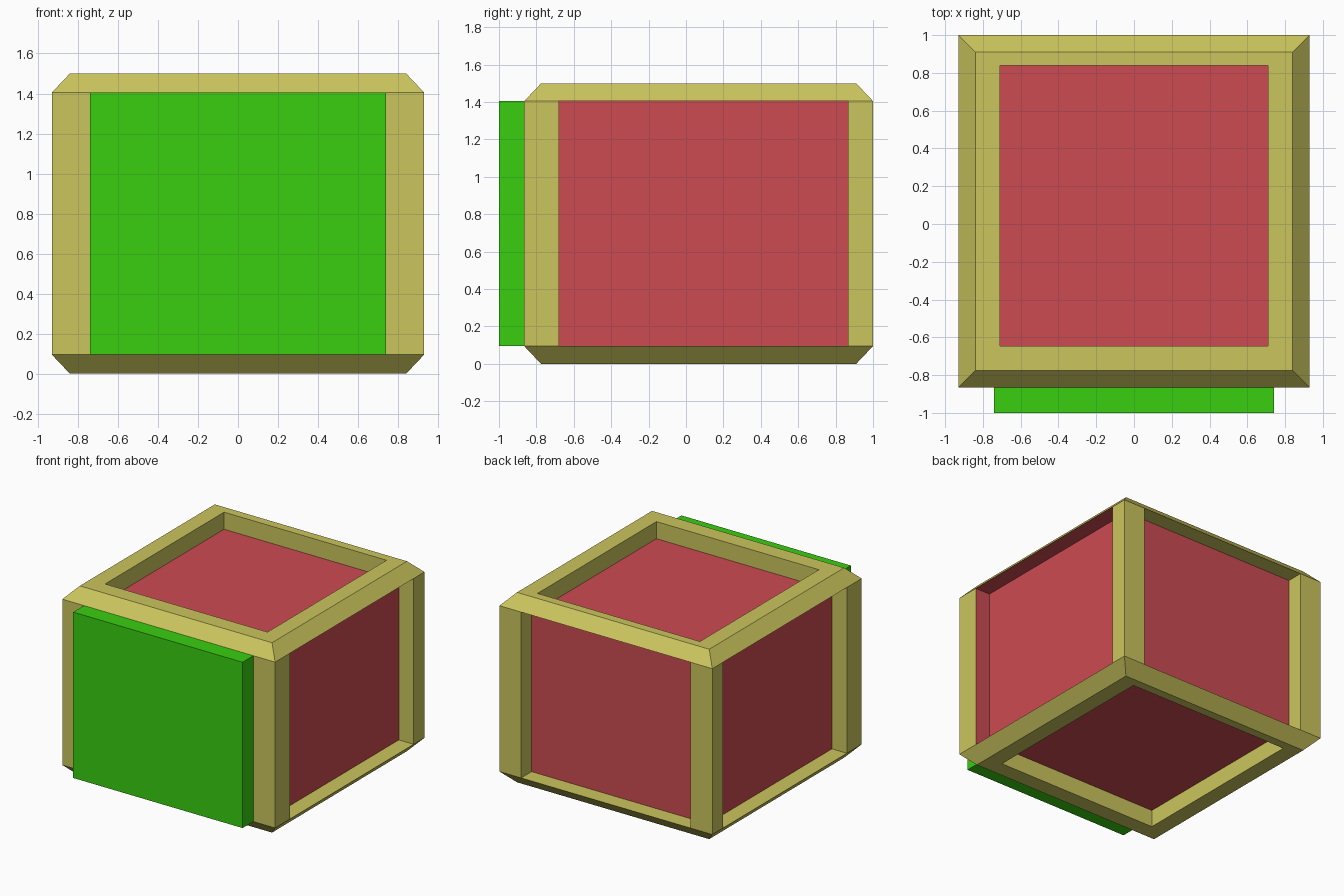
import bpy, bmesh
from mathutils import Vector

if "Cube" in bpy.data.objects:
    bpy.data.objects.remove(bpy.data.objects["Cube"])

# Outer body and chamfer limits, (low, high) per axis
BODY = [(-0.93, 0.93), (-0.865, 1.0), (0.0, 1.5)]
CH = 0.09
Z0, Z1 = 0.095, 1.405
POST_X = (-0.74, 0.74)
POST_Y = (-0.68, 0.865)
DEPTH = 0.13

parts = {n: bmesh.new() for n in ("crate_frame", "recessed_panels", "front_panel")}


def quad(part, pts, normal):
    """Add a quad facing the given direction."""
    bm = parts[part]
    face = bm.faces.new([bm.verts.new(p) for p in pts])
    face.normal_update()
    if face.normal.dot(Vector(normal)) < 0:
        face.normal_flip()


def side(axis, sign, outer, inner, depth, floor, walls):
    """Flat border around an opening, with its walls and its sunken or raised floor."""
    u, v = [a for a in range(3) if a != axis]
    base = BODY[axis][sign > 0]
    n = Vector((0, 0, 0))
    n[axis] = sign

    def pts(rect, level):
        out = []
        for i, j in ((0, 0), (1, 0), (1, 1), (0, 1)):
            p = Vector((0, 0, 0))
            p[axis], p[u], p[v] = level, rect[0][i], rect[1][j]
            out.append(p)
        return out

    o, a, b = pts(outer, base), pts(inner, base), pts(inner, base - sign * depth)
    quad(floor, b, n)
    centre = sum(b, Vector()) / 4
    for i in range(4):
        k = (i + 1) % 4
        border = [o[i], o[k], a[k], a[i]]
        if (o[i] - a[i]).cross(o[k] - a[k]).length > 1e-6 or (o[i] - a[k]).cross(o[k] - a[k]).length > 1e-6:
            quad("crate_frame", border, n)
        inward = centre - (b[i] + b[k]) / 2
        quad(walls[i], [a[i], a[k], b[k], b[i]], inward if depth > 0 else -inward)


F, R, G = "crate_frame", "recessed_panels", "front_panel"
X, Y, Z = BODY
zr = (Z0, Z1)

# Left and right sides; the right recess has two panel-coloured walls
side(0, -1, (Y, zr), (POST_Y, zr), DEPTH, R, [F] * 4)
side(0, 1, (Y, zr), (POST_Y, zr), DEPTH, R, [F, F, R, R])
# Raised front panel and recessed back
side(1, -1, (X, zr), (POST_X, zr), -0.135, G, [G] * 4)
side(1, 1, (X, zr), (POST_X, zr), DEPTH, R, [F] * 4)

# Top and bottom recesses, and the chamfers round them
rim = ((X[0] + CH, X[1] - CH), (Y[0] + CH, Y[1] - CH))
opening = ((-0.71, 0.71), (-0.645, 0.84))
for sign, flat, edge in ((1, Z[1], Z1), (-1, Z[0], Z0)):
    side(2, sign, rim, opening, 0.135, R, [F] * 4)
    ring = [((r[0][i], r[1][j])) for r in (rim, (X, Y)) for i, j in ((0, 0), (1, 0), (1, 1), (0, 1))]
    for i in range(4):
        k = (i + 1) % 4
        quad(F, [(*ring[i], flat), (*ring[k], flat), (*ring[k + 4], edge), (*ring[i + 4], edge)], (0, 0, sign))

# Objects and colours
colours = {F: (0.60, 0.56, 0.11, 1), R: (0.60, 0.07, 0.085, 1), G: (0.04, 0.62, 0.005, 1)}
for name, bm in parts.items():
    bmesh.ops.remove_doubles(bm, verts=bm.verts, dist=1e-5)
    mesh = bpy.data.meshes.new(name)
    bm.to_mesh(mesh)
    bm.free()
    mat = bpy.data.materials.new(name + "_colour")
    mat.diffuse_color = colours[name]
    mat.use_nodes = True
    mat.node_tree.nodes["Principled BSDF"].inputs["Base Color"].default_value = mat.diffuse_color
    mesh.materials.append(mat)
    bpy.context.collection.objects.link(bpy.data.objects.new(name, mesh))
